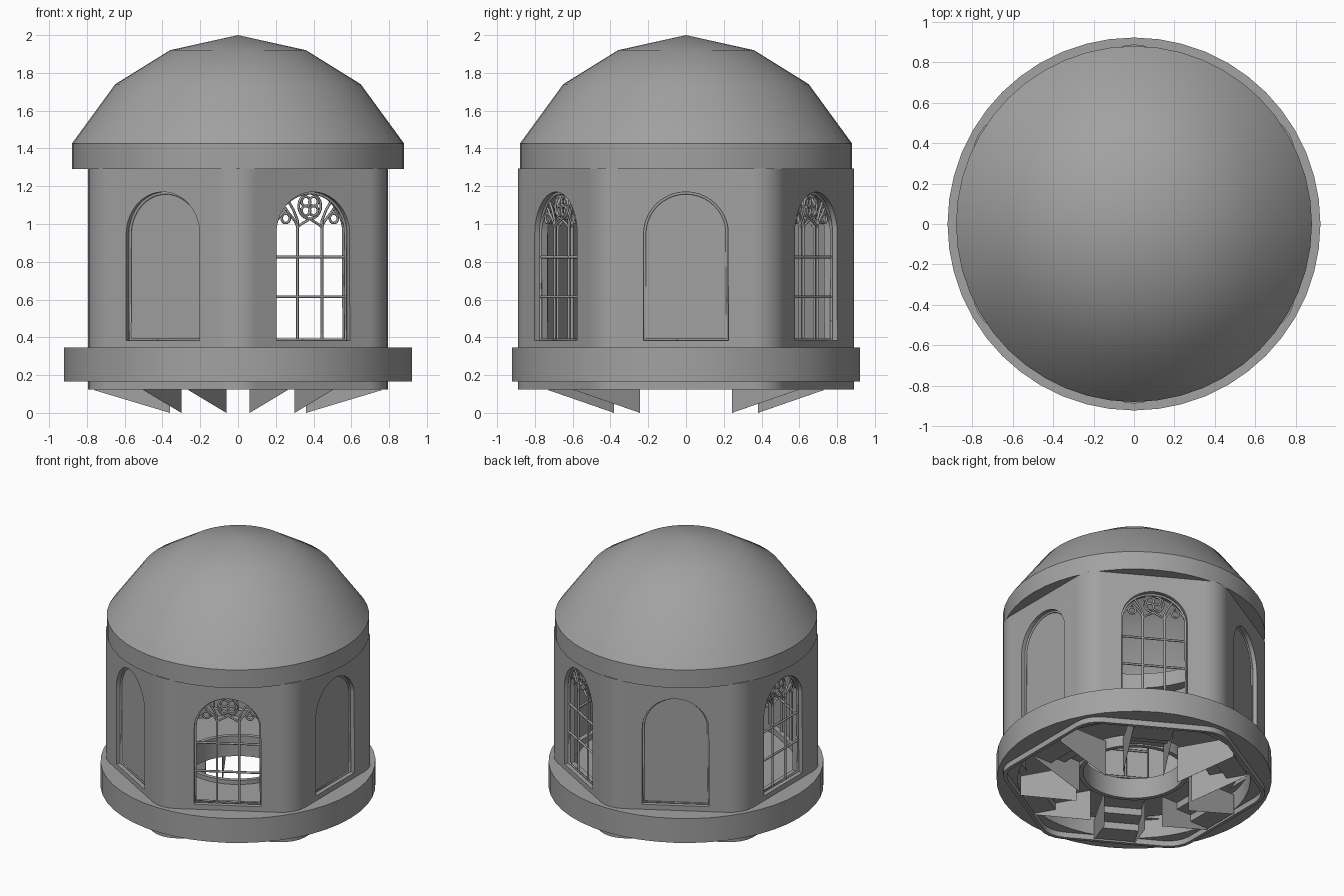
import bpy, bmesh, math
from mathutils import Vector

if "Cube" in bpy.data.objects:
    bpy.data.objects.remove(bpy.data.objects["Cube"])

A = 0.795           # distance from axis to each wall face
W, SPRING, SILL = 0.225, 0.945, 0.382  # window half width, arch spring, sill
FACES = [math.radians(60 * k) for k in range(6)]
OPEN, BLIND = FACES[1::2], FACES[0::2]
stone = bpy.data.materials.new("dark_stone")
stone.diffuse_color = (0.36, 0.36, 0.36, 1)
stone.use_nodes = True
stone.node_tree.nodes["Principled BSDF"].inputs["Base Color"].default_value = stone.diffuse_color


def select(ob):
    bpy.ops.object.select_all(action='DESELECT')
    bpy.context.view_layer.objects.active = ob
    ob.select_set(True)


def add_object(name, data):
    ob = bpy.data.objects.new(name, data)
    bpy.context.collection.objects.link(ob)
    data.materials.append(stone)
    select(ob)
    return ob


def add_mesh(name, bm, angle=30):
    bmesh.ops.remove_doubles(bm, verts=bm.verts, dist=1e-5)
    bmesh.ops.recalc_face_normals(bm, faces=bm.faces)
    me = bpy.data.meshes.new(name)
    bm.to_mesh(me)
    bm.free()
    ob = add_object(name, me)
    bpy.ops.object.shade_smooth_by_angle(angle=math.radians(angle))
    return ob


def lathe(name, profile, segments=48):
    """Revolve a closed (radius, z) profile."""
    bm = bmesh.new()
    vs = [bm.verts.new((r, 0, z)) for r, z in profile]
    es = [bm.edges.new((vs[i], vs[(i + 1) % len(vs)])) for i in range(len(vs))]
    bmesh.ops.spin(bm, geom=vs + es, cent=(0, 0, 0), axis=(0, 0, 1),
                   angle=math.tau, steps=segments)
    bmesh.ops.dissolve_degenerate(bm, dist=1e-5, edges=bm.edges)
    return add_mesh(name, bm)


def place(a, r, t, z):
    """Point on a wall face: distance r out, t sideways, height z."""
    return Vector((r * math.cos(a) - t * math.sin(a),
                   r * math.sin(a) + t * math.cos(a), z))


def bridge(bm, lower, upper):
    """Closed prism between two matching outlines."""
    lo = [bm.verts.new(p) for p in lower]
    hi = [bm.verts.new(p) for p in upper]
    n = len(lo)
    for i in range(n):
        j = (i + 1) % n
        bm.faces.new((lo[i], lo[j], hi[j], hi[i]))
    bm.faces.new(lo[::-1])
    bm.faces.new(hi)


def arc(cx, cz, r, a0, a1, n=12):
    return [(cx + r * math.cos(math.radians(a0 + (a1 - a0) * i / n)),
             cz + r * math.sin(math.radians(a0 + (a1 - a0) * i / n)))
            for i in range(n + 1)]


def arch(inset=0.0):
    w = W - inset
    return [(-w, SILL + inset), (w, SILL + inset)] + arc(0, SPRING, w, 0, 180, 20)[1:-1] \
        + [(-w, SPRING)]


def arch_prisms(name, angles, r0, r1):
    bm = bmesh.new()
    for a in angles:
        bridge(bm, [place(a, r0, t, z) for t, z in arch()],
               [place(a, r1, t, z) for t, z in arch()])
    return add_mesh(name, bm)


# six-sided wall with rounded corners, thinner at the skirt
rho = 0.19
corner = (A - rho) / math.cos(math.radians(30))
outline = []
for a in FACES:
    c = a + math.radians(30)
    for i in range(5):
        b = c + math.radians(-30 + 15 * i)
        outline.append((corner * math.cos(c) + rho * math.cos(b),
                        corner * math.sin(c) + rho * math.sin(b)))
bm = bmesh.new()
section = [(1, 0.125), (1, 1.295), (0.9, 1.295), (0.9, 0.3), (0.97, 0.3), (0.97, 0.125)]
loops = [[bm.verts.new((x * s, y * s, z)) for x, y in outline] for s, z in section]
for k, p in enumerate(loops):
    q = loops[(k + 1) % len(loops)]
    for i in range(len(p)):
        j = (i + 1) % len(p)
        bm.faces.new((p[i], p[j], q[j], q[i]))
wall = add_mesh("wall", bm)
cutter = arch_prisms("window_cutter", FACES, 0.6, 1.0)
cutter.hide_render = True
select(wall)
m = wall.modifiers.new("windows", 'BOOLEAN')
m.operation, m.solver, m.object = 'DIFFERENCE', 'EXACT', cutter
bpy.ops.object.modifier_apply(modifier=m.name)
bpy.data.objects.remove(cutter)
bpy.ops.object.shade_smooth_by_angle(angle=math.radians(30))
m = wall.modifiers.new("even_shading", 'WEIGHTED_NORMAL')
m.keep_sharp = True
arch_prisms("blind_panels", BLIND, A - 0.045, A - 0.035)

# round base band, domed roof with its band, floor and central collar
lathe("base_band", [(0.78, 0.165), (0.922, 0.165), (0.922, 0.345), (0.78, 0.345)])
lathe("dome", [(0.72, 1.29), (0.88, 1.29), (0.88, 1.425), (0.65, 1.74), (0.36, 1.92), (0, 2.0),
               (0, 1.96), (0.34, 1.88), (0.62, 1.71), (0.8, 1.425), (0.72, 1.4)])
lathe("floor", [(0.36, 0.3), (0.73, 0.3), (0.73, 0.34), (0.36, 0.34)])
lathe("floor_collar", [(0.34, 0.22), (0.37, 0.22), (0.37, 0.37), (0.34, 0.37)])

# open stair brackets under each face: two thin side plates and stepped boards
bm = bmesh.new()
side = [(0.36, 0), (0.36, 0.27), (0.76, 0.27), (0.76, 0.12)]
steps = [(0.36, 0.24), (0.5, 0.24), (0.5, 0.19), (0.62, 0.19), (0.62, 0.14), (0.76, 0.14),
         (0.76, 0.13), (0.61, 0.13), (0.61, 0.18), (0.49, 0.18), (0.49, 0.23), (0.36, 0.23)]
for a in FACES:
    for prof, t0, t1 in ((side, -0.138, -0.137), (side, 0.137, 0.138), (steps, -0.137, 0.137)):
        bridge(bm, [place(a, r, t0, z) for r, z in prof],
               [place(a, r, t1, z) for r, z in prof])
add_mesh("stair_brackets", bm)


def bars(name, spots, lines, thick):
    """Round bars along (t, z) lines on faces given as (angle, distance)."""
    cu = bpy.data.curves.new(name, 'CURVE')
    cu.dimensions = '3D'
    cu.bevel_depth, cu.bevel_resolution = thick, 1
    cu.use_fill_caps = True
    for a, r in spots:
        for pts, closed in lines:
            s = cu.splines.new('POLY')
            s.points.add(len(pts) - 1)
            for p, (t, z) in zip(s.points, pts):
                p.co = (*place(a, r, t, z), 1)
            s.use_cyclic_u = closed
    add_object(name, cu)
    bpy.ops.object.convert(target='MESH')


def ring(cx, cz, r):
    return (arc(cx, cz, r, 0, 345, 15), True)


def pointed(cx, half, spring, rise):
    pts = []
    for i in range(9):
        f = i / 8
        pts.append((cx - half * max(0, math.cos(f * math.pi / 2)) ** 1.4, spring + rise * f))
    return (pts + [(2 * cx - t, z) for t, z in pts[-2::-1]], False)


# window frames, glazing grid and tracery (also behind the blind panels)
spots = [(a, A - 0.035) for a in OPEN] + [(a, A - 0.055) for a in BLIND]
bars("window_frames", [(a, A - 0.033) for a in FACES], [(arch(0.006), True)], 0.008)
grid = [([(s * 0.075, SILL), (s * 0.075, 1.02)], False) for s in (-1, 1)]
grid += [([(-W, z), (W, z)], False) for z in (0.615, 0.825)]
bars("window_grid", spots, grid, 0.008)
tracery = [ring(0, 1.095, 0.068), pointed(0, 0.075, 0.975, 0.055)]
tracery += [ring(0.034 * math.cos(b), 1.095 + 0.034 * math.sin(b), 0.026)
            for b in (math.pi / 4 + i * math.pi / 2 for i in range(4))]
for s in (-1, 1):
    tracery += [pointed(s * 0.147, 0.072, 0.975, 0.11), ring(s * 0.147, 1.03, 0.025),
                ([(s * 0.075, 1.02), (s * 0.1, 1.075), (s * 0.13, 1.12)], False)]
bars("window_tracery", spots, tracery, 0.007)
